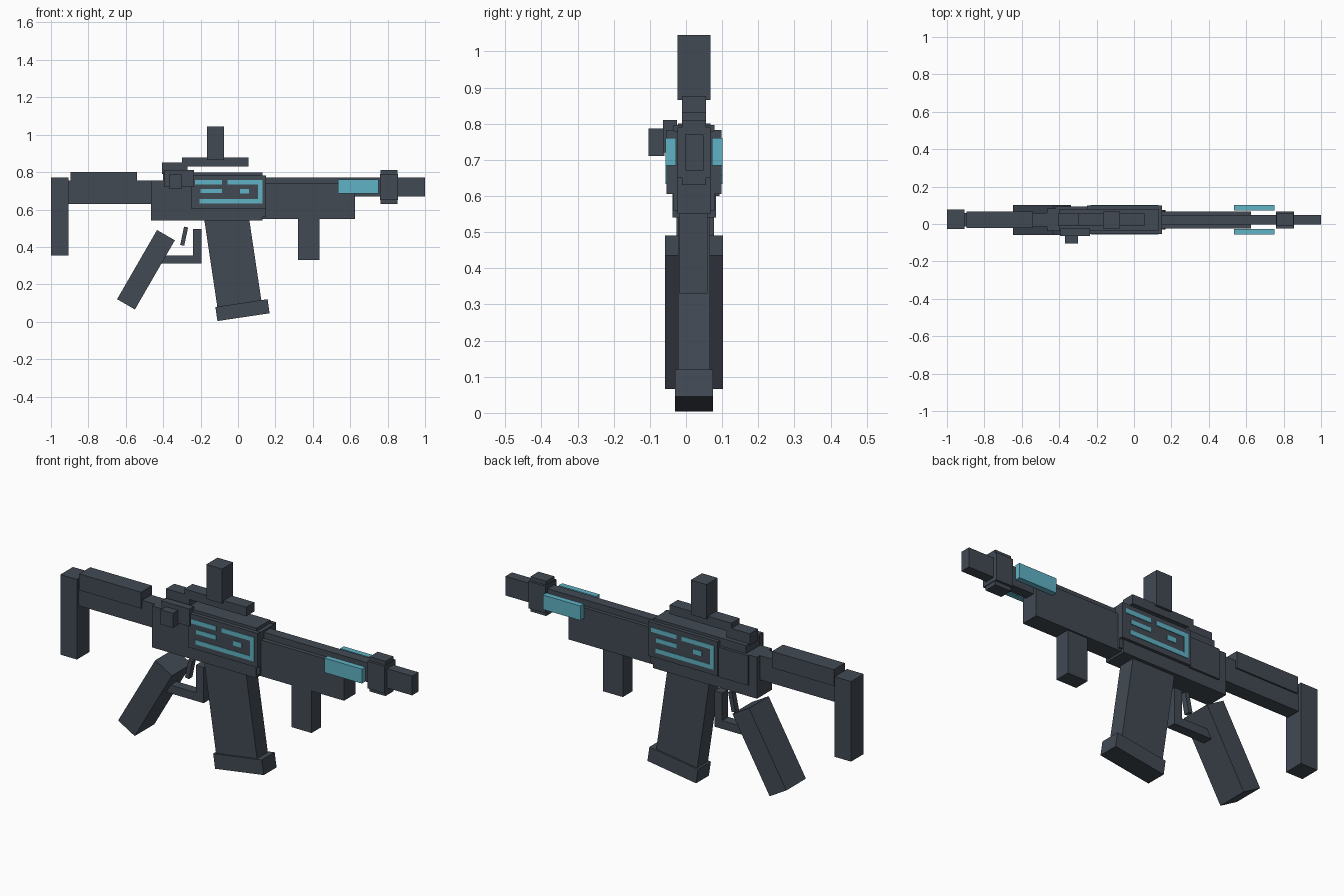
import bpy
from math import radians
from mathutils import Matrix, Vector

if "Cube" in bpy.data.objects:
    bpy.data.objects.remove(bpy.data.objects["Cube"], do_unlink=True)


def material(name, rgb):
    m = bpy.data.materials.new(name)
    m.use_nodes = True
    m.diffuse_color = (*rgb, 1)
    m.node_tree.nodes["Principled BSDF"].inputs["Base Color"].default_value = (*rgb, 1)
    return m


SLATE = material("dark slate", (0.054, 0.068, 0.088))
TEAL = material("teal glow", (0.117, 0.45, 0.56))


def block(name, centre, size, angle=0, mat=SLATE):
    """Box of a given size, tilted about the y axis."""
    bpy.ops.mesh.primitive_cube_add(size=1)
    ob = bpy.context.object
    ob.name = name
    turn = Matrix.Rotation(radians(angle), 4, 'Y')
    ob.data.transform(Matrix.Translation(Vector(centre)) @ turn @ Matrix.Diagonal((*size, 1)))
    ob.data.materials.append(mat)
    return ob


def span(name, x, y, z, mat=SLATE):
    """Box between limits on each axis."""
    limits = (x, y, z)
    return block(name, [(a + b) / 2 for a, b in limits], [b - a for a, b in limits], 0, mat)


MID = 0.022
CORE = (-0.003, 0.049)
NARROW = (-0.011, 0.056)
MEDIUM = (-0.024, 0.068)

# Stock
span("stock_butt", (-1, -0.905), (-0.026, 0.077), (0.355, 0.77))
span("stock_bar", (-0.91, -0.46), (-0.014, 0.06), (0.63, 0.755))
span("stock_cheek_rest", (-0.895, -0.54), (-0.022, 0.068), (0.715, 0.80))

# Receiver and its side fittings
span("receiver", (-0.465, 0.13), (-0.038, 0.083), (0.54, 0.755))
span("upper_receiver", (-0.40, 0.13), (-0.034, 0.079), (0.75, 0.797))
span("receiver_collar", (0.12, 0.15), (-0.034, 0.079), (0.56, 0.78))
span("bolt_housing", (-0.395, -0.235), (-0.063, -0.025), (0.72, 0.81))
span("bolt_knob", (-0.37, -0.30), (-0.104, -0.06), (0.71, 0.786))
span("rear_side_plate", (-0.42, -0.25), (0.08, 0.093), (0.60, 0.755))

# Top rail and sight
span("sight_mount", (-0.405, -0.27), NARROW, (0.79, 0.85))
span("sight_rail", (-0.30, 0.055), NARROW, (0.83, 0.877))
span("sight_post", (-0.165, -0.075), MEDIUM, (0.866, 1.045))

# Handguard, barrel and muzzle
span("handguard", (0.12, 0.625), MEDIUM, (0.55, 0.738))
span("barrel", (0.12, 0.78), CORE, (0.67, 0.77))
span("muzzle_collar_tall", (0.762, 0.853), NARROW, (0.63, 0.81))
span("muzzle_collar_wide", (0.759, 0.856), MEDIUM, (0.65, 0.79))
span("muzzle", (0.85, 1), CORE, (0.67, 0.77))
span("front_grip", (0.32, 0.435), (-0.019, 0.06), (0.33, 0.56))

# Magazine
block("magazine", (-0.027, MID, 0.325), (0.238, 0.088, 0.50), -8.5)
block("magazine_base", (0.024, MID, 0.062), (0.282, 0.105, 0.076), -8.5)

# Rear grip, trigger and guard
block("rear_grip", (-0.492, MID, 0.278), (0.11, 0.161, 0.427), 30)
span("guard_bar", (-0.41, -0.195), (-0.003, 0.047), (0.31, 0.353))
span("guard_post", (-0.24, -0.195), (-0.003, 0.047), (0.31, 0.495))
block("trigger", (-0.288, MID, 0.457), (0.022, 0.03, 0.10), 12)

# Teal barrel plates, side panels and abstract light strips
strips = [
    ((-0.23, -0.085), (0.735, 0.758)),
    ((-0.055, 0.132), (0.735, 0.758)),
    ((-0.20, -0.085), (0.688, 0.71)),
    ((-0.205, 0.132), (0.633, 0.656)),
    ((0.108, 0.132), (0.656, 0.735)),
    ((0.01, 0.06), (0.685, 0.71)),
]
for side, label in ((-1, "right"), (1, "left")):
    def across(a, b):
        return tuple(sorted((MID + side * a, MID + side * b)))

    span("barrel_plate_" + label, (0.535, 0.75), across(0.05, 0.079), (0.685, 0.76), TEAL)
    span("side_panel_" + label, (-0.25, 0.15), across(0.055, 0.076), (0.605, 0.783))
    for i, (x, z) in enumerate(strips):
        if side > 0:
            x = (-0.1 - x[1], -0.1 - x[0])
        span(f"light_strip_{label}_{i + 1}", x, across(0.075, 0.079), z, TEAL)
